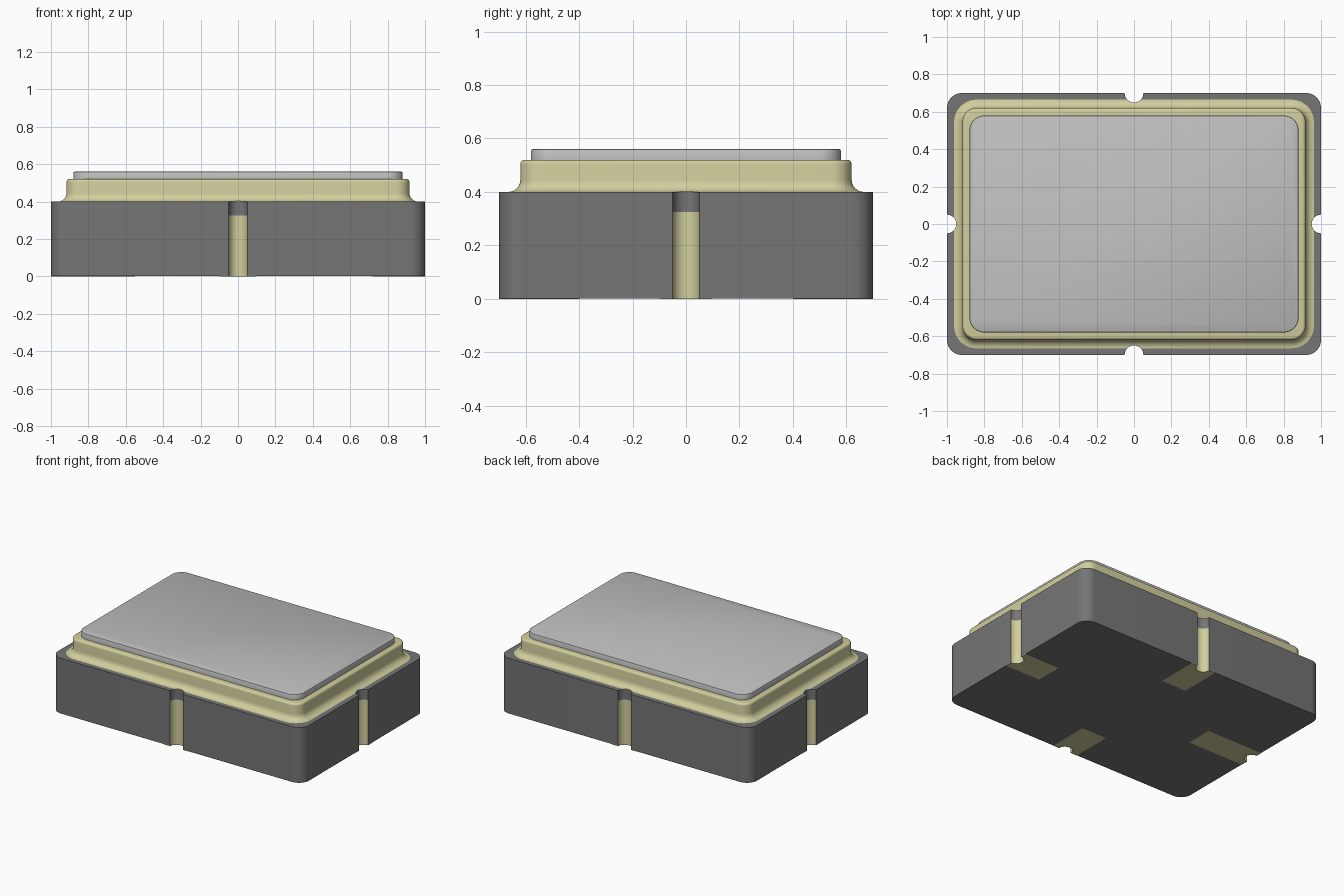
import bpy, bmesh, math
from math import radians, cos, sin

if "Cube" in bpy.data.objects:
    bpy.data.objects.remove(bpy.data.objects["Cube"], do_unlink=True)


def material(name, rgb):
    m = bpy.data.materials.new(name)
    m.use_nodes = True
    m.diffuse_color = (*rgb, 1)
    m.node_tree.nodes["Principled BSDF"].inputs["Base Color"].default_value = (*rgb, 1)
    return m


CERAMIC = material("dark grey ceramic", (0.18, 0.18, 0.18))
GOLD = material("pale gold", (0.64, 0.62, 0.34))
STEEL = material("light grey steel", (0.52, 0.52, 0.52))
HX, HY, NOTCH = 1.0, 0.7, 0.05


def arc(cx, cy, r, a0, a1, n):
    steps = [radians(a0 + (a1 - a0) * i / n) for i in range(n + 1)]
    return [(cx + r * cos(a), cy + r * sin(a)) for a in steps]


def outline(hx, hy, r, notch=0.0):
    """Rounded rectangle, optionally with a half-round notch mid-side; returns points and notch flags."""
    pts, flags = [], []
    for k, (sx, sy) in enumerate([(1, 1), (-1, 1), (-1, -1), (1, -1)]):
        corner = arc(sx * (hx - r), sy * (hy - r), r, 90 * k, 90 * k + 90, 10)
        pts += corner
        flags += [False] * len(corner)
        if notch:
            mid = [(0, hy), (-hx, 0), (0, -hy), (hx, 0)][k]
            cut = arc(*mid, notch, 90 * k, 90 * k - 180, 16)
            pts += cut
            flags += [True] * len(cut)
    return pts, flags


def loft(name, layers, mats, pick=lambda layer, i: 0):
    """Skin a stack of (points, z) loops and cap both ends."""
    bm = bmesh.new()
    loops = [[bm.verts.new((x, y, z)) for x, y in pts] for pts, z in layers]
    n = len(loops[0])
    for k in range(len(loops) - 1):
        a, b = loops[k], loops[k + 1]
        for i in range(n):
            j = (i + 1) % n
            bm.faces.new((a[i], a[j], b[j], b[i])).material_index = pick(k, i)
    bm.faces.new(loops[0][::-1])
    bm.faces.new(loops[-1])
    bmesh.ops.recalc_face_normals(bm, faces=bm.faces)
    me = bpy.data.meshes.new(name)
    bm.to_mesh(me)
    bm.free()
    for m in mats:
        me.materials.append(m)
    ob = bpy.data.objects.new(name, me)
    bpy.context.collection.objects.link(ob)
    return ob


def activate(ob):
    bpy.ops.object.select_all(action="DESELECT")
    ob.select_set(True)
    bpy.context.view_layer.objects.active = ob


def smooth(ob):
    activate(ob)
    bpy.ops.object.shade_smooth_by_angle(angle=radians(35))


# Ceramic body: notches are gold plated up to z = 0.325
pts, flags = outline(HX, HY, 0.08, NOTCH)
body = loft("ceramic_body", [(pts, z) for z in (0.002, 0.325, 0.4)], [CERAMIC, GOLD],
            lambda k, i: int(k == 0 and flags[i] and flags[(i + 1) % len(flags)]))
smooth(body)

# Seal ring: concave flare at the foot, straight wall, rounded top edge
WX, WY, WR, FLARE, ROUND = 0.917, 0.62, 0.075, 0.045, 0.016
section = [(FLARE * (1 - sin(a)), 0.4 + FLARE * (1 - cos(a)))
           for a in [radians(15 * i) for i in range(7)]]
section += [(ROUND * (cos(a) - 1), 0.52 - ROUND + ROUND * sin(a))
            for a in [radians(18 * i) for i in range(6)]]
ring = loft("seal_ring", [(outline(WX + d, WY + d, WR + d)[0], z) for d, z in section], [GOLD])

# Trim the foot of the ring where it meets the notches
for k, mid in enumerate([(0, HY), (-HX, 0), (0, -HY), (HX, 0)]):
    cutter = loft("notch_cutter", [(arc(*mid, NOTCH, 0, 348.75, 31), z) for z in (0.3, 0.45)], [GOLD])
    cutter.hide_render = True
    mod = ring.modifiers.new("notch", "BOOLEAN")
    mod.operation, mod.solver, mod.object = "DIFFERENCE", "EXACT", cutter
    activate(ring)
    bpy.ops.object.modifier_apply(modifier=mod.name)
    bpy.data.objects.remove(cutter, do_unlink=True)
smooth(ring)

# Metal lid with a slightly softened top edge
lid = loft("lid", [(outline(0.88 - d, 0.58 - d, 0.08 - d)[0], z)
                   for d, z in [(0, 0.515), (0, 0.554), (0.002, 0.558), (0.006, 0.56)]], [STEEL])
smooth(lid)

# Underside contact pads, each wrapped round its notch; the first pad is longer
for name, turn, half, depth in [("right_pad", 180, HX, 0.45), ("left_pad", 0, HX, 0.28),
                                ("back_pad", 90, HY, 0.3), ("front_pad", 270, HY, 0.3)]:
    shape = [(half, 0.1), (half - depth, 0.1), (half - depth, -0.1), (half, -0.1)]
    shape += arc(half, 0, NOTCH, 270, 90, 16)
    c, s = cos(radians(turn)), sin(radians(turn))
    shape = [(x * c - y * s, x * s + y * c) for x, y in shape]
    loft(name, [(shape, 0.0), (shape, 0.004)], [GOLD])
